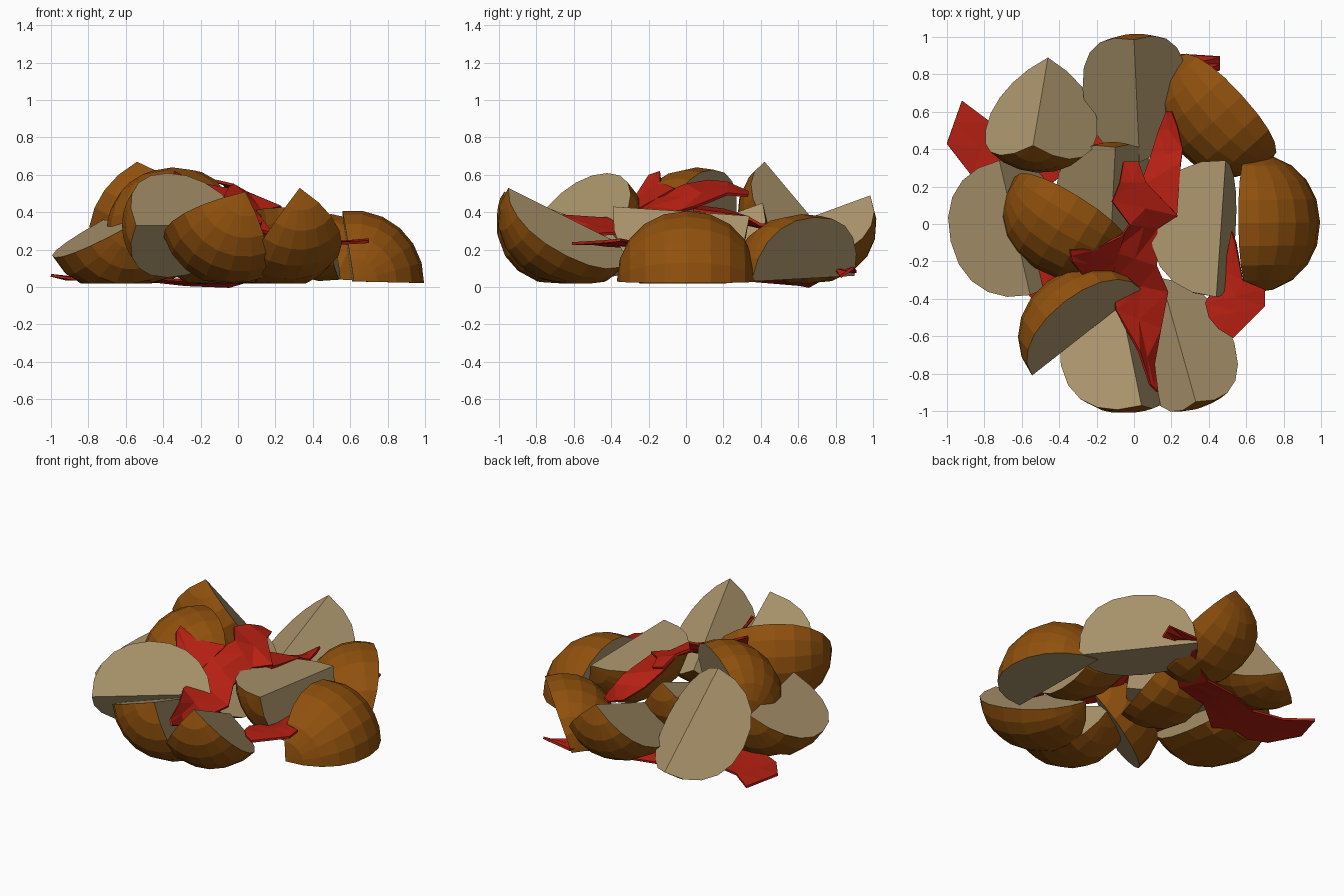
import bpy, bmesh
from math import sin, cos, pi, radians, copysign
from mathutils import Vector

if "Cube" in bpy.data.objects:
    bpy.data.objects.remove(bpy.data.objects["Cube"])


def material(name, rgb):
    m = bpy.data.materials.new(name)
    m.diffuse_color = (*rgb, 1)
    m.use_nodes = True
    m.node_tree.nodes["Principled BSDF"].inputs["Base Color"].default_value = m.diffuse_color
    return m


SKIN = material("brown_skin", (0.28, 0.082, 0.004))
FLESH = material("cut_flesh", (0.41, 0.30, 0.15))
SAUCE = material("red_sauce", (0.46, 0.014, 0.006))


def finish(name, bm, mats):
    mesh = bpy.data.meshes.new(name)
    bm.to_mesh(mesh)
    bm.free()
    for m in mats:
        mesh.materials.append(m)
    obj = bpy.data.objects.new(name, mesh)
    bpy.context.collection.objects.link(obj)
    return obj


def wedge(name, p, q, out, half=51, r=0.37, full=0.9, n=10, m=6):
    """Sector of a ball: sharp ridge p-q, rounded skin facing 'out', two flat cuts."""
    p, q, out = Vector(p), Vector(q), Vector(out)
    mid, axis = (p + q) / 2, (q - p) / 2
    d = axis.normalized()
    out = (out - d * out.dot(d)).normalized()
    side = d.cross(out)
    bm = bmesh.new()
    tip_a, tip_b = bm.verts.new(p), bm.verts.new(q)
    arcs = []
    for j in range(m + 1):
        phi = radians(half) * (2 * j / m - 1)
        radial = out * cos(phi) + side * sin(phi)
        arc = []
        for i in range(1, n):
            t = pi * i / n
            c = copysign(abs(cos(t)) ** full, cos(t))
            v = mid - axis * c + radial * r * sin(t) ** full
            v.z = max(v.z, 0.02)
            arc.append(bm.verts.new(v))
        arcs.append([tip_a] + arc + [tip_b])
    for a, b in zip(arcs, arcs[1:]):
        for i in range(n):
            ring = [a[i], a[i + 1], b[i + 1], b[i]]
            bm.faces.new(list(dict.fromkeys(ring))).material_index = 0
    for arc in (arcs[0], arcs[-1]):
        bm.faces.new(arc).material_index = 1
    bmesh.ops.recalc_face_normals(bm, faces=bm.faces)
    finish(name, bm, (SKIN, FLESH))


# Outer ring of wedges
wedge("back_left_wedge", (-.46, .89, .11), (-.54, .42, .67), (0.02, -.77, -.64), 54, .37)
wedge("back_wedge", (0, .985, .49), (.03, .33, .25), (-.03, 0, -1), 51, .36, .85)
wedge("back_right_wedge", (.24, .90, .06), (.74, .35, .03), (-.42, -.39, .82), 53, .345, .87)
wedge("right_wedge", (.62, -.37, .03), (.61, .38, .03), (.66, 0, .75), 50, .38, .95)
wedge("front_right_wedge", (.33, -.95, .53), (.145, -.29, .2), (.1, 0, -1), 46, .36, .9)
wedge("front_wedge", (.04, -.97, .51), (-.09, -.33, .27), (-.42, 0, -.9), 50, .39, .9)
wedge("front_left_wedge", (-.545, -.81, .33), (.04, -.35, .33), (-.6, .8, 0), 54, .345, .95)
wedge("left_wedge", (-.72, .34, .36), (-.555, -.38, .34), (-.2, 0, -.98), 50, .40, .9)

# Inner and upper wedges
wedge("inner_right_wedge", (.44, -.39, .43), (.49, .34, .38), (-.63, 0, -.78), 51, .375, .9)
wedge("inner_back_wedge", (-.1, .41, .45), (-.13, -.22, .22), (-.2, 0, -1), 50, .35)
wedge("top_wedge", (-.64, .25, .28), (-.04, -.12, .29), (-.33, -.5, .8), 52, .355)


def sauce(name, pairs, thick=0.015):
    """Draped ribbon of sauce: each pair gives its two edges at one station."""
    bm = bmesh.new()
    rows = [[bm.verts.new(a), bm.verts.new((Vector(a) + Vector(b)) / 2),
             bm.verts.new(b)] for a, b in pairs]
    for r0, r1 in zip(rows, rows[1:]):
        for k in (0, 1):
            bm.faces.new((r0[k], r0[k + 1], r1[k + 1], r1[k]))
    bmesh.ops.triangulate(bm, faces=bm.faces)
    bmesh.ops.recalc_face_normals(bm, faces=bm.faces)
    obj = finish(name, bm, (SAUCE,))
    mod = obj.modifiers.new("thickness", "SOLIDIFY")
    mod.thickness = thick


# Sauce running over the middle, down into the front gap
sauce("sauce_middle", [
    ((-.06, .33, .50), (.02, .33, .48)),
    ((-.08, .22, .55), (.06, .22, .49)),
    ((-.12, .12, .56), (.23, .05, .42)),
    ((-.03, 0, .54), (.12, -.02, .40)),
    ((-.12, -.14, .48), (.12, -.22, .36)),
    ((-.12, -.30, .36), (.18, -.36, .28)),
    ((-.10, -.46, .36), (.14, -.56, .27)),
    ((.02, -.68, .38), (.10, -.75, .28)),
    ((.08, -.86, .36), (.12, -.90, .34))])
# Tongue climbing onto the top wedge
sauce("sauce_left_tongue", [
    ((-.34, -.14, .62), (-.33, -.20, .60)),
    ((-.22, -.14, .56), (-.26, -.29, .46)),
    ((-.05, -.06, .53), (-.14, -.36, .36))])
# Sauce running to the back right between the wedges
sauce("sauce_back_tongue", [
    ((.06, .04, .44), (.23, .04, .42)),
    ((.03, .20, .42), (.25, .33, .38)),
    ((.08, .34, .34), (.26, .40, .34)),
    ((.13, .50, .30), (.23, .52, .34)),
    ((.17, .60, .32), (.20, .60, .34))])
# Sauce spilling out on the right
sauce("sauce_right", [
    ((.52, -.04, .24), (.54, -.10, .25)),
    ((.48, -.25, .22), (.58, -.30, .25)),
    ((.38, -.42, .23), (.70, -.35, .26)),
    ((.40, -.50, .24), (.70, -.44, .25)),
    ((.45, -.56, .24), (.53, -.61, .24))])
# Sauce showing between the left wedges
sauce("sauce_front_left", [
    ((-.60, -.34, .24), (-.52, -.43, .24)),
    ((-.50, -.24, .25), (-.42, -.36, .25)),
    ((-.30, -.18, .28), (-.20, -.36, .28))])
# Puddle under the back of the heap
sauce("sauce_puddle", [
    ((-1.0, .43, .07), (-.92, .66, .05)),
    ((-.87, .26, .05), (-.76, .54, .05)),
    ((-.55, .12, .06), (-.55, .50, .05)),
    ((-.25, .38, .04), (-.28, .62, .02)),
    ((-.02, .42, .06), (-.05, .66, .01)),
    ((.14, .55, .12), (.12, .75, .06)),
    ((.32, .80, .10), (.25, .91, .09)),
    ((.46, .82, .06), (.46, .89, .11))])
